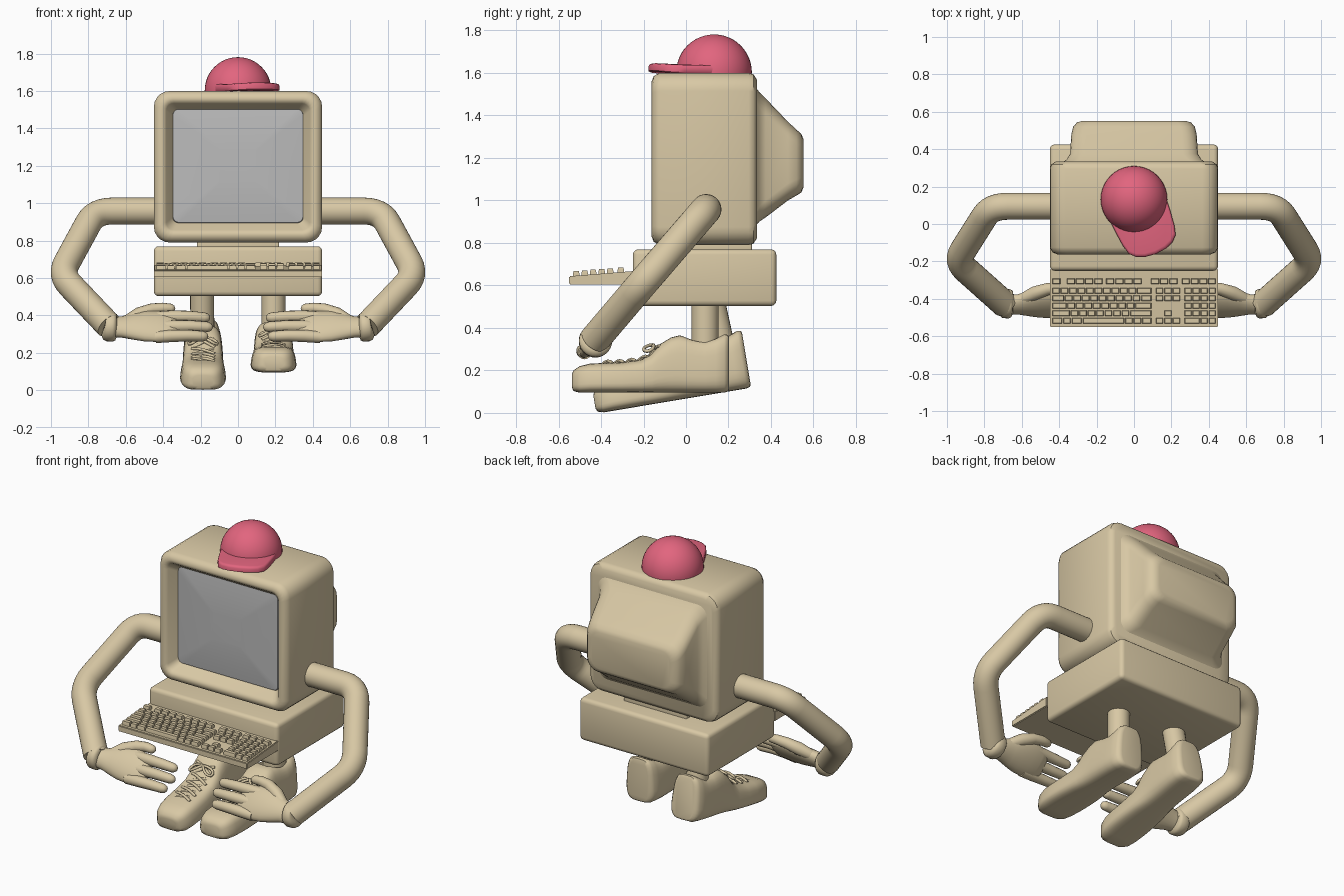
import bpy, bmesh, math
from mathutils import Vector as V, Matrix as M

if "Cube" in bpy.data.objects:
    bpy.data.objects.remove(bpy.data.objects["Cube"])


def material(name, rgb):
    m = bpy.data.materials.new(name)
    m.diffuse_color = (*rgb, 1)
    m.use_nodes = True
    m.node_tree.nodes["Principled BSDF"].inputs["Base Color"].default_value = m.diffuse_color
    return m


BEIGE = material("beige_plastic", (0.69, 0.58, 0.375))
GREY = material("screen_grey", (0.5, 0.5, 0.5))
PINK = material("cap_pink", (0.76, 0.13, 0.21))


def finish(name, bm, mat=BEIGE, xf=None, angle=40):
    if xf is not None:
        bm.transform(xf)
    bmesh.ops.recalc_face_normals(bm, faces=bm.faces)
    me = bpy.data.meshes.new(name)
    bm.to_mesh(me)
    bm.free()
    me.materials.append(mat)
    ob = bpy.data.objects.new(name, me)
    bpy.context.collection.objects.link(ob)
    bpy.ops.object.select_all(action='DESELECT')
    ob.select_set(True)
    bpy.context.view_layer.objects.active = ob
    bpy.ops.object.shade_smooth_by_angle(angle=math.radians(angle))
    return ob


def loft(rings, bm=None):
    """Skin a list of equal-length point rings and cap both ends."""
    bm = bm or bmesh.new()
    vs = [[bm.verts.new(p) for p in r] for r in rings]
    n = len(rings[0])
    for a, b in zip(vs, vs[1:]):
        for i in range(n):
            bm.faces.new((a[i], a[(i + 1) % n], b[(i + 1) % n], b[i]))
    bm.faces.new(vs[0])
    bm.faces.new(vs[-1])
    return bm


def sweep(pts, radii, n=20, bm=None, up=V((0, 0, 1))):
    """Tube along pts; a radius may be a (side, up) pair."""
    pts = [V(p) for p in pts]
    rings = []
    for i, p in enumerate(pts):
        t = (pts[min(i + 1, len(pts) - 1)] - pts[max(i - 1, 0)]).normalized()
        side = t.cross(up).normalized()
        u = side.cross(t)
        r = radii[i] if isinstance(radii, list) else radii
        rs, ru = r if isinstance(r, tuple) else (r, r)
        rings.append([p + side * rs * math.cos(a) + u * ru * math.sin(a)
                      for a in (2 * math.pi * k / n for k in range(n))])
    return loft(rings, bm)


def fillet(pts, d, steps=6):
    """Round the inner corners of a path."""
    pts = [V(p) for p in pts]
    out = [pts[0]]
    for a, b, c in zip(pts, pts[1:], pts[2:]):
        p, q = b + (a - b).normalized() * d, b + (c - b).normalized() * d
        for k in range(steps + 1):
            s = k / steps
            out.append(p * (1 - s) ** 2 + b * 2 * s * (1 - s) + q * s * s)
    return out + [pts[-1]]


def rrect(hw, hh, r, y, zc, seg=5):
    """Rounded rectangle facing y."""
    pts = []
    for k, (sx, sz) in enumerate(((1, 1), (-1, 1), (-1, -1), (1, -1))):
        for j in range(seg + 1):
            a = math.pi / 2 * (k + j / seg)
            pts.append(V((sx * (hw - r) + r * math.cos(a), y,
                          zc + sz * (hh - r) + r * math.sin(a))))
    return pts


def box(name, x0, x1, y0, y1, z0, z1, bevel, seg=3):
    bm = bmesh.new()
    bmesh.ops.create_cube(bm, size=1, matrix=M.Translation(((x0 + x1) / 2, (y0 + y1) / 2, (z0 + z1) / 2))
                          @ M.Diagonal((x1 - x0, y1 - y0, z1 - z0, 1)))
    bmesh.ops.bevel(bm, geom=bm.edges[:], offset=bevel, segments=seg, profile=0.5, affect='EDGES')
    return finish(name, bm)


# Monitor shell with recessed screen opening
shell = [(.345, .30, .03, -.09), (.355, .31, .035, -.105), (.383, .338, .04, -.145), (.392, .347, .05, -.156),
         (.41, .365, .06, -.162), (.435, .39, .075, -.152), (.45, .405, .085, -.125),
         (.45, .405, .085, .295), (.443, .398, .08, .318), (.42, .375, .07, .333)]
finish("monitor_shell", loft([rrect(w, h, r, y, 1.195) for w, h, r, y in shell]))

# Tapered tube housing on the back
bulge = [(.39, .33, .06, .325, 1.205), (.36, .305, .07, .345, 1.205), (.342, .28, .08, .375, 1.2),
         (.335, .185, .08, .48, 1.185), (.325, .155, .075, .52, 1.178), (.305, .138, .07, .543, 1.175),
         (.275, .115, .06, .552, 1.175)]
finish("monitor_back", loft([rrect(*b) for b in bulge]), angle=50)

# Slightly domed screen
finish("screen", loft([rrect(w, h, .03 * w / .35, y, 1.2) for w, h, y in
                       ((.35, .305, -.092), (.347, .302, -.1), (.25, .22, -.11), (.1, .09, -.115))]), GREY)

# Stand and computer case
box("monitor_stand", -.22, .22, -.08, .31, .75, .81, .008)
box("computer_case", -.45, .45, -.25, .425, .503, .77, .025)

# Keyboard wedge
side = [(-.55, .605), (-.55, .643), (-.24, .668), (-.24, .605)]
bm = loft([[V((x, y, z)) for y, z in side] for x in (-.45, .45)])
bmesh.ops.bevel(bm, geom=bm.edges[:], offset=.004, segments=2, affect='EDGES')
finish("keyboard", bm)

# Keys: widths per row, negative numbers are gaps
rows = [[1, -.6] + [1] * 4 + [-.3] + [1] * 4 + [-.9] + [1] * 3 + [-.4] + [.95] * 4,
        [1] * 10 + [1.8, -.4, 1, 1, 1, -.4] + [.95] * 4,
        [1.5] + [1] * 9 + [1.3, -.4, 1, 1, 1, -.4] + [.95] * 4,
        [1.8] + [1] * 8 + [2, -3.8] + [.95] * 4,
        [2.2] + [1] * 7 + [2.6, -1.4, 1, -1.4] + [.95] * 4,
        [1.3, 1, 1.3, 5, 1, 1, 1.2, -.4, 1, 1, 1, -.4, 1.9, .95, .95]]
bm = bmesh.new()
for row, y in zip(rows, (-.307, -.357, -.397, -.437, -.477, -.517)):
    unit = .88 / sum(abs(w) for w in row)
    x, z = -.44, .643 + (y + .55) * .08
    for w in row:
        wd = abs(w) * unit
        if w > 0:
            ring = lambda i, zz: [V((x + a, y + b, zz)) for a, b in (
                (i, -.018 + i), (wd - i, -.018 + i), (wd - i, .018 - i), (i, .018 - i))]
            loft([ring(.003, z - .01), ring(.003, z + .01), ring(.006, z + .022)], bm)
        x += wd
finish("keyboard_keys", bm, angle=20)

# Cap dome
bm = bmesh.new()
bmesh.ops.create_uvsphere(bm, u_segments=40, v_segments=24, radius=.178,
                          matrix=M.Translation((0, .132, 1.603)))
bmesh.ops.bisect_plane(bm, geom=bm.verts[:] + bm.edges[:] + bm.faces[:], plane_co=(0, 0, 1.598),
                       plane_no=(0, 0, 1), clear_inner=True)
bmesh.ops.holes_fill(bm, edges=[e for e in bm.edges if e.is_boundary])
finish("cap_dome", bm, PINK)

# Cap brim, turned to one side
half = [(0, .315), (.06, .308), (.105, .29), (.135, .26), (.148, .21), (.158, .12), (.165, 0)]
outline = half + [(-u, v) for u, v in reversed(half[1:])]
bm = loft([[V((u * s, -v * s, z - .4 * u * u)) for u, v in outline]
           for s, z in ((.96, 1.606), (1, 1.612), (1, 1.634), (.98, 1.643), (.94, 1.646))])
finish("cap_brim", bm, PINK, M.Translation((0, .132, 0)) @ M.Rotation(math.radians(22), 4, 'Z'), 50)

# Arms and gloved hands
D = V((0, .66, .75))     # direction the fingers spread in


def hand_pt(x, s, n=0):
    return V((x, -.43, .338)) + D * s + V((0, -.75, .66)) * n


for label, sx in (("right", 1), ("left", -1)):
    xf = M.Diagonal((sx, 1, 1, 1))
    elbow = [(.40, .095, .958), (.765, .095, .958), (.95, -.198, .618), (.69, -.43, .345)]
    finish(label + "_arm", sweep(fillet(elbow, .09), .072, 28), xf=xf)
    finish(label + "_cuff", sweep([(.715, -.425, .342), (.712, -.425, .341), (.70, -.425, .34), (.665, -.427, .338),
                                   (.652, -.428, .337), (.648, -.428, .337)],
                                  [.05, .07, .078, .078, .07, .05], 28), xf=xf, angle=60)
    bm = sweep([hand_pt(x, s) for x, s in ((.67, 0), (.62, 0), (.56, .005), (.50, .008), (.43, .005), (.37, 0), (.33, 0), (.315, 0))],
               [(.045, .06), (.043, .066), (.045, .088), (.046, .103), (.042, .105), (.035, .098), (.026, .085), (.012, .07)],
               24, up=D)
    for s0, s1, tip in ((-.072, -.07, .16), (-.002, -.004, .135), (.068, .062, .15)):
        L = .44 - tip
        sweep([hand_pt(.44 - L * t, s0 + (s1 - s0) * t, .012 * math.sin(3 * t)) for t in (0, .3, .6, .9, .96, .99, 1)],
              [.032, .033, .031, .028, .022, .013, .004], 14, bm, D)
    sweep([hand_pt(x, s) for x, s in ((.60, .04), (.53, .09), (.46, .125), (.40, .135), (.355, .132), (.342, .131), (.336, .13))],
          [.03, .038, .033, .029, .025, .016, .004], 14, bm, D)
    finish(label + "_glove", bm, xf=xf, angle=60)

# Shoes: stations are y, half width, height, bottom lift
stations = [(-.537, .06, .085, .025), (-.53, .085, .105, .008), (-.50, .112, .125, 0), (-.45, .126, .137, 0),
            (-.38, .131, .14, 0), (-.30, .13, .143, 0), (-.21, .125, .155, 0), (-.16, .12, .185, 0),
            (-.12, .117, .23, 0), (-.07, .115, .26, 0), (-.03, .115, .27, 0), (.03, .115, .255, 0),
            (.09, .115, .245, 0), (.14, .112, .258, 0), (.18, .105, .275, 0), (.198, .09, .272, .006), (.202, .07, .26, .015)]


def spow(v, p):
    return math.copysign(abs(v) ** p, v)


def shoe_ring(y, hw, h, lift, n=32):
    pts = []
    for k in range(n):
        a = 2 * math.pi * k / n
        t = .5 + .5 * spow(math.sin(a), .6)
        pts.append(V((hw * spow(math.cos(a), .5) * (1 - .18 * t), y, lift + (h - lift) * t)))
    return pts


def height(y):
    for a, b in zip(stations, stations[1:]):
        if a[0] <= y <= b[0]:
            return a[2] + (b[2] - a[2]) * (y - a[0]) / (b[0] - a[0])


flat = M.Translation((.19, 0, .095))
tilted = (M.Translation((-.187, -.42, -.003)) @ M.Rotation(math.radians(9.5), 4, 'X')
          @ M.Translation((0, .535, 0)) @ M.Diagonal((-1, 1, 1, 1)))
legs = {"right": [(.19, .09, .53), (.19, .09, .25)], "left": [(-.192, .118, .53), (-.19, .18, .25)]}
for label, xf in (("right", flat), ("left", tilted)):
    shoe = finish(label + "_shoe", loft([shoe_ring(*s) for s in stations]), xf=xf, angle=50)
    # Hollow ankle opening
    bm = bmesh.new()
    bmesh.ops.create_uvsphere(bm, u_segments=28, v_segments=14, radius=1,
                              matrix=M.Translation((0, .075, .30)) @ M.Diagonal((.078, .105, .12, 1)))
    cutter = finish("ankle_cutter", bm, xf=xf)
    cutter.hide_render = True
    mod = shoe.modifiers.new("opening", 'BOOLEAN')
    mod.operation, mod.solver, mod.object = 'DIFFERENCE', 'EXACT', cutter
    bpy.context.view_layer.objects.active = shoe
    bpy.ops.object.modifier_apply(modifier=mod.name)
    bpy.data.objects.remove(cutter)
    # Crossed laces and bow
    bm = bmesh.new()
    for i in range(5):
        y = -.39 + .055 * i
        for s in (1, -1):
            sweep([(s * .062 * c, y + .045 * (c + 1) / 2, height(y + .045 * (c + 1) / 2) + .004 - .012 * c * c + .004 * s)
                   for c in (-1, -.5, 0, .5, 1)], .008, 8, bm)
    for s in (1, -1):
        sweep([(s * .075 * math.sin(a) * (1 - .25 * math.cos(a)), -.155 - .035 * math.sin(2 * a) * .6 - .03 * math.sin(a),
                .21 + .015 * math.cos(2 * a)) for a in (math.pi * k / 10 for k in range(11))], .008, 8, bm)
    finish(label + "_laces", bm, xf=xf, angle=60)
    finish(label + "_leg", sweep(legs[label], .064, 24, up=V((0, 1, 0))))
